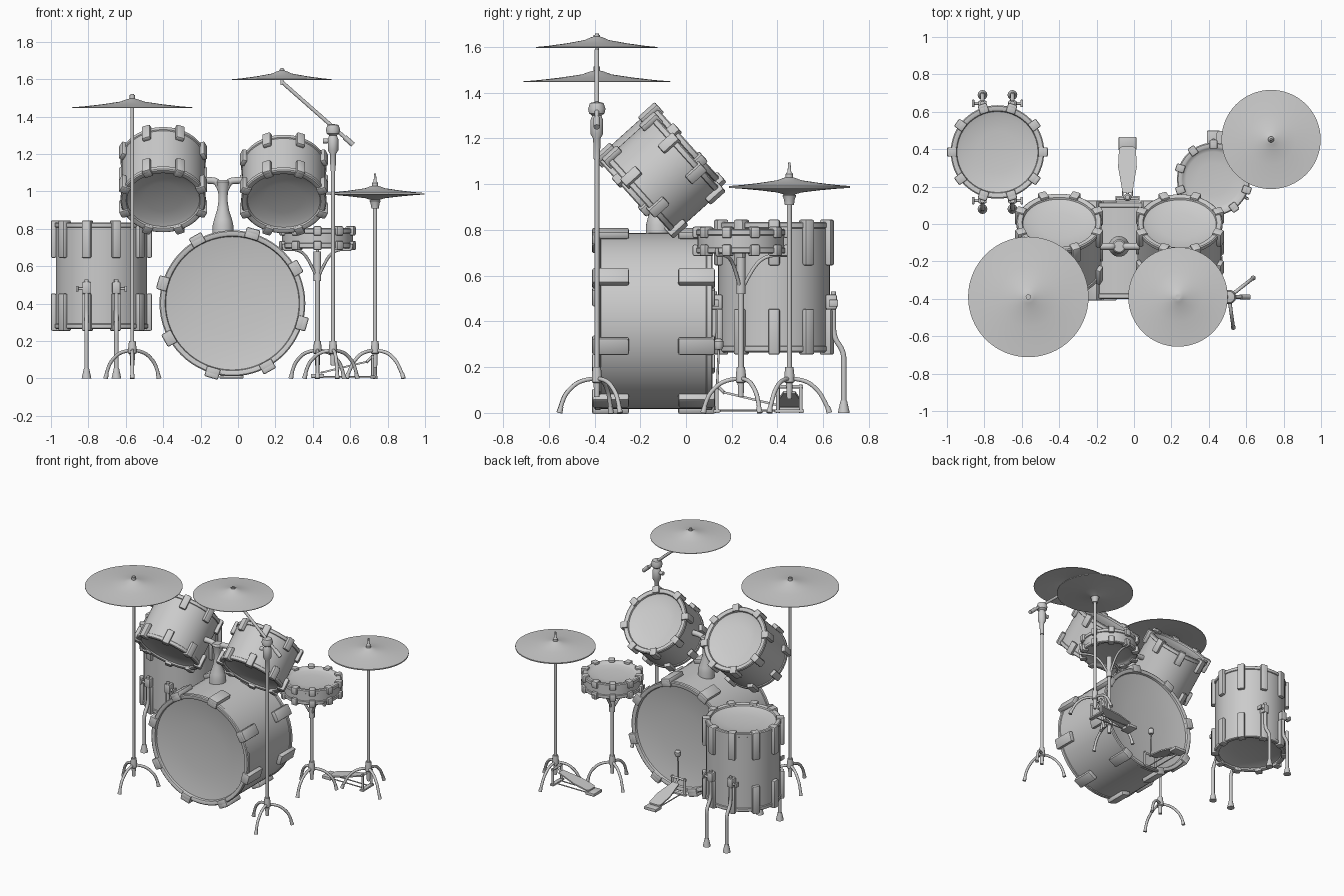
import bpy, bmesh
from math import sin, cos, pi, radians
from mathutils import Matrix, Vector

if "Cube" in bpy.data.objects:
    bpy.data.objects.remove(bpy.data.objects["Cube"])


def finish(name, bm, mat=None, angle=35):
    bmesh.ops.recalc_face_normals(bm, faces=bm.faces)
    me = bpy.data.meshes.new(name)
    bm.to_mesh(me)
    bm.free()
    for p in me.polygons:
        p.use_smooth = True
    me.set_sharp_from_angle(angle=radians(angle))
    ob = bpy.data.objects.new(name, me)
    bpy.context.collection.objects.link(ob)
    if mat:
        ob.matrix_world = mat
    return ob


def lathe(name, profile, loc=(0, 0, 0), seg=48, mat=None):
    # revolve (radius, height) points around local z
    bm = bmesh.new()
    vs = [bm.verts.new((r, 0, z)) for r, z in profile]
    es = [bm.edges.new(p) for p in zip(vs, vs[1:])]
    bmesh.ops.spin(bm, geom=vs + es, cent=(0, 0, 0), axis=(0, 0, 1), angle=2 * pi, steps=seg)
    bmesh.ops.remove_doubles(bm, verts=bm.verts, dist=1e-5)
    return finish(name, bm, mat or Matrix.Translation(loc))


def rod(name, a, b, r, r2=None):
    a, b = Vector(a), Vector(b)
    d = b - a
    m = Matrix.Translation(a) @ d.to_track_quat('Z', 'Y').to_matrix().to_4x4()
    return lathe(name, [(0, 0), (r, 0), (r2 or r, d.length), (0, d.length)], seg=16, mat=m)


def pipe(name, pts, r):
    # smooth tube through control points
    cu = bpy.data.curves.new(name, 'CURVE')
    cu.dimensions = '3D'
    cu.bevel_depth, cu.bevel_resolution, cu.use_fill_caps = r, 3, True
    sp = cu.splines.new('NURBS')
    sp.points.add(len(pts) - 1)
    for p, c in zip(sp.points, pts):
        p.co = (*c, 1)
    sp.order_u, sp.use_endpoint_u, sp.resolution_u = 3, True, 6
    ob = bpy.data.objects.new(name, cu)
    bpy.context.collection.objects.link(ob)


def add_box(bm, mat, size, bevel=0.006):
    geo = bmesh.ops.create_cube(bm, size=1, matrix=mat @ Matrix.Diagonal((*size, 1)))
    es = list({e for v in geo['verts'] for e in v.link_edges})
    bmesh.ops.bevel(bm, geom=es, offset=bevel, segments=2, affect='EDGES', profile=0.5)


def box(name, loc, size, rot=None, bevel=0.004):
    bm = bmesh.new()
    add_box(bm, Matrix.Identity(4), size, bevel)
    return finish(name, bm, Matrix.Translation(loc) @ (rot or Matrix.Identity(4)))


def drum(name, loc, r, h, tilt, lugs, offset, lug_len, lug_w, out=0.02, dish=0.035):
    # shell with rounded hoops and dished heads, then rim claws at both ends
    m = Matrix.Translation(loc) @ Matrix.Rotation(radians(tilt), 4, 'X')
    half = [(0, h - dish), (r * .45, h - dish * .9), (r * .75, h - dish * .65), (r - .034, h - dish * .4),
            (r - .03, h - .004), (r - .022, h), (r - .006, h), (r, h - .005), (r, h - .025),
            (r - .006, h - .028)]
    lathe(name + "_shell", half + [(a, -z) for a, z in reversed(half)], seg=64, mat=m)
    bm = bmesh.new()
    for i in range(lugs):
        a = radians(offset) + 2 * pi * i / lugs
        for s in (-1, 1):
            zc = s * (h + .01 - lug_len / 2)
            spin = Matrix.Rotation(a, 4, 'Z')
            add_box(bm, spin @ Matrix.Translation((r + out / 2 - .004, 0, zc)), (out + .008, lug_w, lug_len), .008)
            add_box(bm, spin @ Matrix.Translation((r - .01, 0, s * h)), (.045, lug_w, .02), .006)
    finish(name + "_lugs", bm, m)


def cymbal(name, loc, r, rise=.042):
    top = [(0, rise + .008), (r * .1, rise), (r * .2, rise * .72), (r * .5, rise * .38), (r * .8, rise * .12), (r, 0)]
    lathe(name, top + [(a, z - .004) for a, z in reversed(top)], loc, 64)


def tripod(name, x, y, ang, reach=.165):
    lathe(name + "_hub", [(0, .07), (.012, .07), (.014, .13), (.022, .135), (.022, .165), (.018, .2), (0, .2)],
          (x, y, 0), 24)
    for i in range(3):
        a = radians(ang + 120 * i)
        pts = [(.01, .15), (.07, .145), (.125, .1), (.15, .06), (reach, .006)]
        pipe(f"{name}_leg_{i}", [(x + cos(a) * d, y + sin(a) * d, z) for d, z in pts], .0095)
        rod(f"{name}_foot_{i}", (x + cos(a) * reach, y + sin(a) * reach, 0),
            (x + cos(a) * (reach - .008), y + sin(a) * (reach - .008), .028), .013, .01)


def pedal(name, mat, beater):
    # local frame: heel at +y, toe at y = 0
    def w(*p):
        return mat @ Vector(p)
    tilt = Matrix.Rotation(radians(-12), 4, 'X')
    rot = mat.to_3x3().to_4x4()
    bm = bmesh.new()
    prof = [(0, .026), (.05, .034), (.14, .05), (.24, .045), (.25, .03)]
    rows = [[bm.verts.new((s * wd, y + .03, .085 - y * .24 + dz)) for s, dz in
             ((-1, 0), (1, 0), (1, .01), (-1, .01))] for y, wd in prof]
    for a, b in zip(rows, rows[1:]):
        for k in range(4):
            bm.faces.new((a[k], a[(k + 1) % 4], b[(k + 1) % 4], b[k]))
    bm.faces.new(rows[0])
    bm.faces.new(rows[-1])
    finish(name + "_footboard", bm, mat)
    box(name + "_heel_plate", w(0, .295, .014), (.095, .07, .022), rot)
    box(name + "_toe_base", w(0, .0, .008), (.13, .03, .014), rot)
    for s in (-1, 1):
        rod(f"{name}_post_{s}", w(s * .05, 0, 0), w(s * .05, 0, .125), .008)
        rod(f"{name}_rail_{s}", w(s * .025, 0, .01), w(s * .025, .28, .01), .004)
    rod(name + "_axle", w(-.06, 0, .115), w(.06, 0, .115), .008)
    rod(name + "_chain", w(0, .005, .115), w(0, .035, .085), .007)
    if beater:
        rod(name + "_beater_rod", w(0, 0, .1), w(0, .01, .31), .005)
        lathe(name + "_beater", [(0, -.025), (.015, -.022), (.021, -.01), (.021, .012), (.012, .024), (0, .026)],
              w(0, .008, .3), 20)


# Drums
drum("bass_drum", (-.03, -.142, .402), .39, .258, 90, 8, 29, .16, .075, .025, .045)
drum("floor_tom", (-.73, .385, .55), .25, .285, 0, 10, 0, .2, .05)
drum("left_tom", (-.40, -.115, 1.063), .228, .172, -48, 8, 22.5, .1, .048)
drum("right_tom", (.245, -.098, 1.04), .228, .145, -48, 8, 22.5, .09, .048)
drum("snare", (.425, .24, .75), .195, .054, 0, 10, 18, .05, .042, .016, .02)

# Double tom holder on the bass drum
lathe("tom_mount", [(0, .76), (.055, .76), (.055, .82), (.048, .85), (.032, .9), (.024, .95), (.026, 1.0),
                    (.038, 1.05), (.03, 1.062), (0, 1.062)], (-.08, -.12, 0), 32)
for s, end in ((-1, -.20), (1, .05)):
    pipe(f"tom_arm_{s}", [(-.08, -.12, .98), (-.08 + s * .025, -.12, 1.05), (-.08 + s * .06, -.12, 1.06),
                          (end, -.12, 1.06)], .019)

# Floor tom legs with clamps
for sx in (-1, 1):
    for sy in (-1, 1):
        x, y = -.73 + sx * .08, .385
        n = f"floor_tom_leg_{sx}_{sy}"
        pipe(n, [(x, y + sy * .26, .53), (x, y + sy * .26, .42), (x, y + sy * .26, .33),
                 (x, y + sy * .305, .27), (x, y + sy * .305, .2), (x, y + sy * .305, .03)], .012)
        rod(n + "_foot", (x, y + sy * .305, 0), (x, y + sy * .305, .055), .026, .014)
        box(n + "_clamp", (x, y + sy * .25, .485), (.045, .05, .065), bevel=.008)
        rod(n + "_screw", (x, y + sy * .26, .48), (x + sx * .045, y + sy * .26, .48), .008)
        box(n + "_wing", (x + sx * .05, y + sy * .26, .48), (.014, .04, .03))

# Left crash on a straight stand
tripod("left_crash_stand", -.565, -.39, 30)
rod("left_crash_pole", (-.565, -.39, .15), (-.565, -.39, 1.52), .01)
cymbal("left_crash", (-.565, -.39, 1.45), .322)
rod("left_crash_nut", (-.565, -.39, 1.485), (-.565, -.39, 1.515), .014)

# Right crash on a boom stand
tripod("boom_stand", .508, -.39, 38)
rod("boom_pole", (.508, -.39, .15), (.508, -.39, 1.15), .011)
lathe("boom_sleeve", [(0, 1.11), (.014, 1.11), (.016, 1.2), (.028, 1.22), (.028, 1.28), (.02, 1.3), (.034, 1.31),
                      (.038, 1.33), (.03, 1.355), (0, 1.362)], (.508, -.39, 0), 32)
rod("boom_knob", (.508, -.39, 1.27), (.455, -.39, 1.27), .01, .014)
rod("boom_arm", (.615, -.39, 1.25), (.235, -.39, 1.585), .01)
rod("boom_grip", (.615, -.39, 1.25), (.57, -.39, 1.29), .014)
rod("right_crash_rod", (.235, -.39, 1.57), (.235, -.39, 1.66), .009)
cymbal("right_crash", (.235, -.39, 1.60), .266)
rod("right_crash_nut", (.235, -.39, 1.635), (.235, -.39, 1.652), .014)

# Hi-hat with its pedal
tripod("hihat_stand", .733, .452, -30, .175)
rod("hihat_pole", (.733, .452, .06), (.733, .452, .93), .011)
lathe("hihat_cup", [(0, .91), (.02, .91), (.024, .935), (.03, .95), (.012, .965), (0, .965)], (.733, .452, 0), 24)
cymbal("hihat_top", (.733, .452, .992), .265, .035)
lower = cymbal("hihat_bottom", (.733, .452, .984), .265, .035)
bpy.data.objects["hihat_bottom"].scale.z = -.8
lathe("hihat_clutch", [(0, 1.01), (.016, 1.02), (.016, 1.045), (.008, 1.055), (.005, 1.095), (0, 1.095)],
      (.733, .452, 0), 20)
pedal("hihat_pedal", Matrix.Translation((.72, .452, 0)) @ Matrix.Rotation(pi / 2, 4, 'Z'), False)

# Snare stand with basket arms
tripod("snare_stand", .425, .24, 30)
rod("snare_pole", (.425, .24, .15), (.425, .24, .56), .013)
rod("snare_sleeve", (.425, .24, .52), (.425, .24, .68), .02)
for i in range(3):
    a = radians(90 + 120 * i)
    c, s = cos(a), sin(a)
    pipe(f"snare_basket_arm_{i}", [(.425 + c * d, .24 + s * d, z) for d, z in
                                   ((.015, .56), (.06, .65), (.12, .69), (.19, .688), (.21, .69), (.21, .72))], .008)

# Bass drum pedal
pedal("bass_pedal", Matrix.Translation((-.035, .135, 0)), True)
